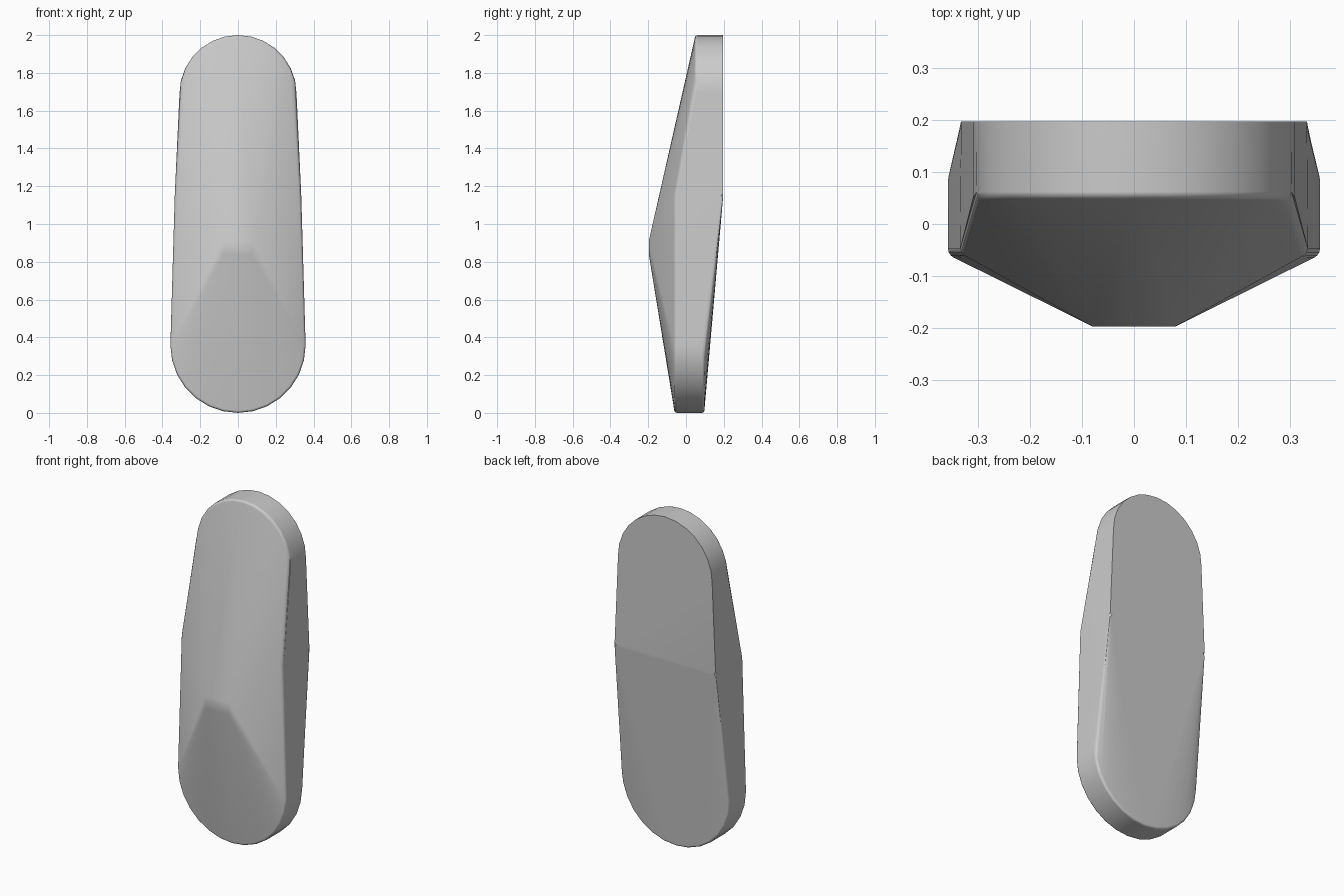
import bpy
import bmesh
from math import sin, cos, pi, radians

cube = bpy.data.objects.get("Cube")
if cube:
    bpy.data.objects.remove(cube)

TOP_R, LOW_R, STEPS = 0.31, 0.358, 14
BACK, RIM, LOW_BACK, CREASE_Z = 0.197, -0.06, 0.097, 1.15


def half_round(radius, centre_z, sign):
    """Points of a half circle in x and z, opening up or down."""
    return [(radius * cos(pi * i / STEPS), centre_z + sign * radius * sin(pi * i / STEPS))
            for i in range(STEPS + 1)]


top = half_round(TOP_R, 2 - TOP_R, 1)
low = half_round(LOW_R, LOW_R, -1)

# Rounded ends: straight top wall and narrower lower wall
points = [(x, y, z) for x, z in top for y in (0.05, BACK)]
points += [(x, y, z) for x, z in low for y in (RIM, LOW_BACK)]

# Side corners, back crease and raised front ridge
for side in (-1, 1):
    points += [(side * 0.333, RIM, CREASE_Z), (side * 0.333, BACK, CREASE_Z),
               (side * 0.08, -BACK, 0.91), (side * 0.075, -BACK, 0.84)]

bm = bmesh.new()
for p in points:
    bm.verts.new(p)
hull = bmesh.ops.convex_hull(bm, input=bm.verts)
loose = [v for v in bm.verts if not v.link_faces]
bmesh.ops.delete(bm, geom=loose, context='VERTS')
bmesh.ops.dissolve_limit(bm, angle_limit=radians(0.5), verts=bm.verts, edges=bm.edges)
bmesh.ops.recalc_face_normals(bm, faces=bm.faces)

# Softened front rim and lower back rim
rim = [e for e in bm.edges
       if e.calc_face_angle(0) > radians(35)
       and not all(v.co.y > 0.19 for v in e.verts)]
bmesh.ops.bevel(bm, geom=rim, offset=0.012, segments=3, profile=0.5,
                affect='EDGES', clamp_overlap=True)

mesh = bpy.data.meshes.new("faceted_body")
bm.to_mesh(mesh)
bm.free()
body = bpy.data.objects.new("faceted_body", mesh)
bpy.context.collection.objects.link(body)

# Plain grey surface
grey = bpy.data.materials.new("plain_grey")
grey.use_nodes = True
colour = (0.6, 0.6, 0.6, 1)
grey.diffuse_color = colour
grey.node_tree.nodes["Principled BSDF"].inputs["Base Color"].default_value = colour
mesh.materials.append(grey)

# Smooth shading with sharp back edges
bpy.ops.object.select_all(action='DESELECT')
body.select_set(True)
bpy.context.view_layer.objects.active = body
bpy.ops.object.shade_smooth_by_angle(angle=radians(35))
weighted = body.modifiers.new("even_normals", 'WEIGHTED_NORMAL')
weighted.keep_sharp = True
